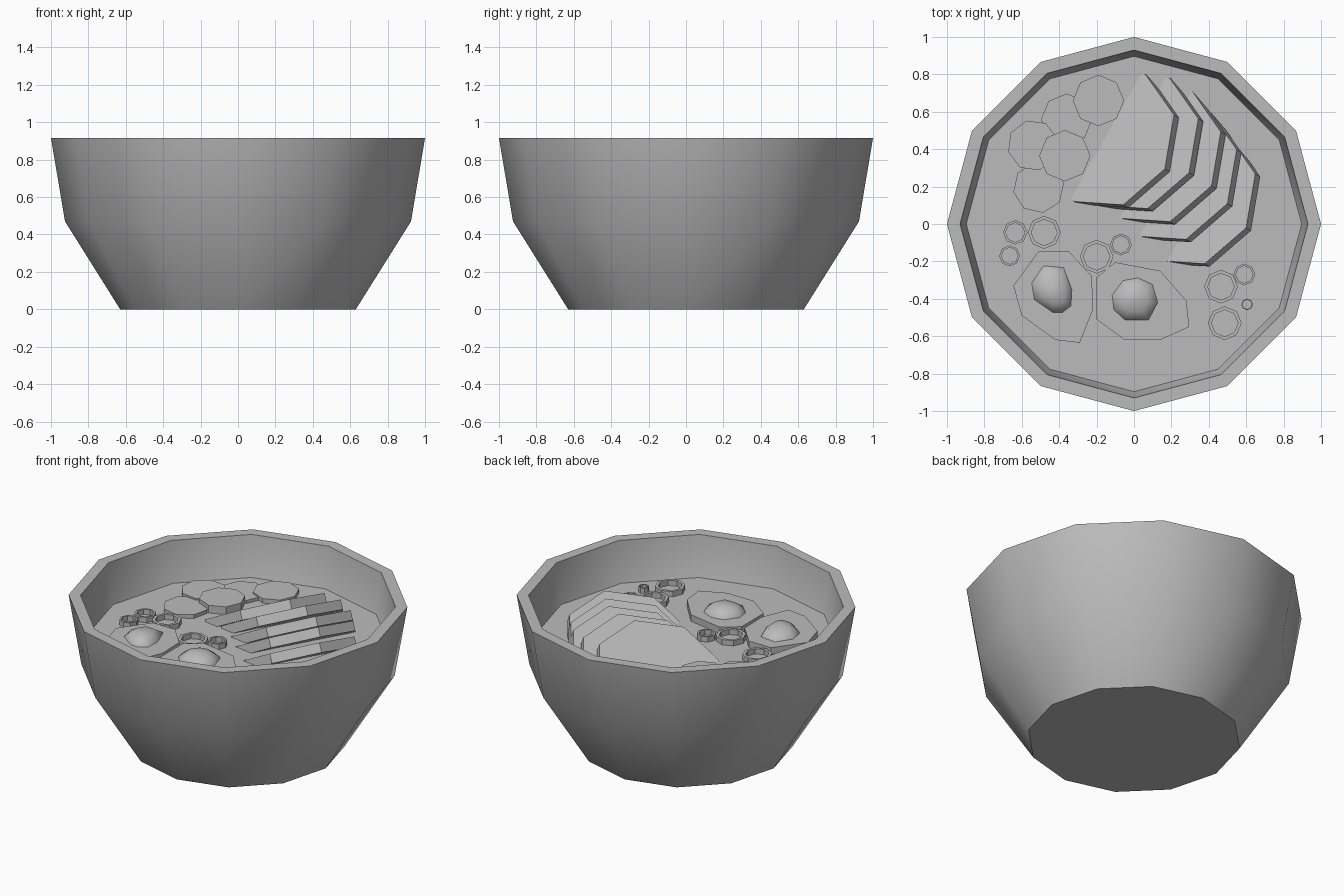
import bpy, bmesh
from math import sin, cos, radians, pi

cube = bpy.data.objects.get("Cube")
if cube:
    bpy.data.objects.remove(cube, do_unlink=True)

grey = bpy.data.materials.new("plain_grey")
grey.use_nodes = True
grey.diffuse_color = (0.5, 0.5, 0.5, 1)
grey.node_tree.nodes["Principled BSDF"].inputs["Base Color"].default_value = (0.5, 0.5, 0.5, 1)


def loft(name, loops, smooth=None):
    """Skin a stack of equal-length loops and cap both ends."""
    bm = bmesh.new()
    rows = [[bm.verts.new(p) for p in loop] for loop in loops]
    n = len(rows[0])
    for a, b in zip(rows, rows[1:]):
        for i in range(n):
            j = (i + 1) % n
            bm.faces.new((a[i], a[j], b[j], b[i]))
    bm.faces.new(rows[0][::-1])
    bm.faces.new(rows[-1])
    bmesh.ops.recalc_face_normals(bm, faces=bm.faces)
    mesh = bpy.data.meshes.new(name)
    bm.to_mesh(mesh)
    bm.free()
    mesh.materials.append(grey)
    obj = bpy.data.objects.new(name, mesh)
    bpy.context.collection.objects.link(obj)
    if smooth:
        bpy.ops.object.select_all(action='DESELECT')
        obj.select_set(True)
        bpy.context.view_layer.objects.active = obj
        bpy.ops.object.shade_smooth_by_angle(angle=radians(smooth))
    return obj


def lathe(name, profile, sides, smooth=None, turn=0):
    angles = [2 * pi * i / sides + radians(turn) for i in range(sides)]
    return loft(name, [[(r * cos(a), r * sin(a), z) for a in angles]
                       for r, z in profile], smooth)


def layered(name, outline, layers, smooth=None):
    """Stack scaled copies of a flat outline; layers are (scale, z)."""
    cx = sum(p[0] for p in outline) / len(outline)
    cy = sum(p[1] for p in outline) / len(outline)
    return loft(name, [[(cx + (x - cx) * s, cy + (y - cy) * s, z) for x, y in outline]
                       for s, z in layers], smooth)


SOUP = 0.653

# Bowl and broth
lathe("bowl", [(0.63, 0), (0.925, 0.47), (1, 0.917), (0.93, 0.917),
               (0.89, 0.6), (0.6, 0.08)], 12, smooth=40)
lathe("broth", [(0.893, SOUP - 0.03), (0.897, SOUP)], 12)

# Leaning octagonal meat slices, half sunk in the broth
for i, (x, y, z) in enumerate([(-0.13, 0.46, 0.665), (0.0, 0.44, 0.665),
                               (0.12, 0.37, 0.655), (0.205, 0.275, 0.645),
                               (0.305, 0.145, 0.62)]):
    meat = lathe(f"meat_slice_{i + 1}", [(0.39, -0.06), (0.39, 0)], 8)
    meat.rotation_euler = (radians(30), 0, radians(-119.4))
    meat.location = (x, y, z)

# Overlapping vegetable discs
for i, (x, y, top, turn) in enumerate([(-0.19, 0.66, 0.682, 0), (-0.36, 0.56, 0.673, 0),
                                       (-0.54, 0.42, 0.688, 15), (-0.37, 0.365, 0.703, 0),
                                       (-0.51, 0.195, 0.677, 10)]):
    disc = lathe(f"vegetable_disc_{i + 1}", [(0.137, -0.06), (0.137, 0)], 8, turn=turn)
    disc.location = (x, y, top)

# Chopped onion rings
for i, (x, y, r) in enumerate([(-0.635, -0.045, 0.065), (-0.48, -0.045, 0.088),
                               (-0.665, -0.17, 0.056), (-0.2, -0.175, 0.09),
                               (-0.07, -0.11, 0.058), (0.465, -0.335, 0.09),
                               (0.59, -0.27, 0.058), (0.605, -0.43, 0.031),
                               (0.485, -0.53, 0.09)]):
    ring = lathe(f"onion_ring_{i + 1}", [(r, -0.05), (r, 0), (r * 0.79, 0), (r * 0.79, -0.05)], 8)
    ring.location = (x, y, 0.687)

# Eggs: irregular flat whites with soft domed yolks
whites = [
    [(-0.51, -0.145), (-0.35, -0.145), (-0.225, -0.28), (-0.22, -0.46),
     (-0.29, -0.635), (-0.42, -0.62), (-0.6, -0.49), (-0.645, -0.33)],
    [(-0.1, -0.205), (-0.2, -0.285), (-0.2, -0.51), (-0.05, -0.62),
     (0.14, -0.62), (0.295, -0.55), (0.28, -0.41), (0.14, -0.25)],
]
yolks = [
    [(-0.485, -0.22), (-0.375, -0.23), (-0.33, -0.35), (-0.335, -0.44),
     (-0.38, -0.475), (-0.435, -0.475), (-0.535, -0.405), (-0.55, -0.315)],
    [(-0.06, -0.3), (-0.12, -0.38), (-0.11, -0.46), (-0.05, -0.515),
     (0.08, -0.515), (0.13, -0.42), (0.1, -0.32), (0.02, -0.285)],
]
for i, (white, yolk) in enumerate(zip(whites, yolks)):
    layered(f"egg_white_{i + 1}", white, [(1, SOUP - 0.02), (1, 0.695)])
    layered(f"egg_yolk_{i + 1}", yolk, [(1, 0.685), (0.95, 0.705), (0.6, 0.735), (0.15, 0.748)],
            smooth=60)
